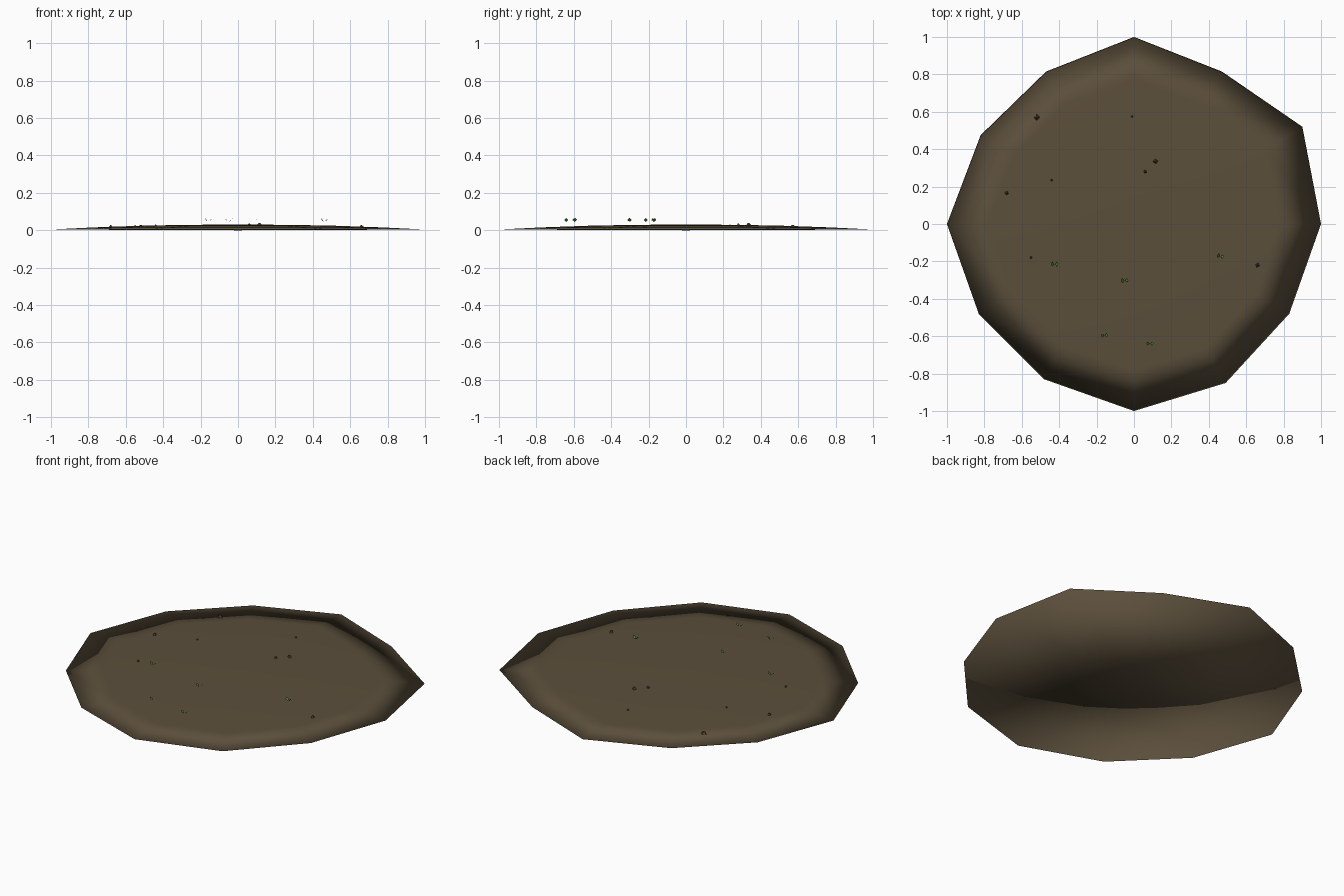
import bpy, bmesh, math
from mathutils import Matrix, Vector

if "Cube" in bpy.data.objects:
    bpy.data.objects.remove(bpy.data.objects["Cube"])


def material(name, color):
    m = bpy.data.materials.new(name)
    m.diffuse_color = (*color, 1)
    m.use_nodes = True
    m.node_tree.nodes["Principled BSDF"].inputs["Base Color"].default_value = m.diffuse_color
    return m


soil = material("soil brown", (0.105, 0.078, 0.044))
clod_mat = material("dark clod", (0.075, 0.052, 0.03))
leaf_mat = material("leaf green", (0.08, 0.25, 0.025))


def finish(bm, name, mat):
    me = bpy.data.meshes.new(name)
    bm.to_mesh(me)
    bm.free()
    me.materials.append(mat)
    ob = bpy.data.objects.new(name, me)
    bpy.context.collection.objects.link(ob)
    return ob


# Soil mound: irregular twelve-sided low dome with a shallow underside
OUTLINE = [(1, 0), (.9, .52), (.47, .815), (0, 1), (-.47, .815), (-.82, .475),
           (-1, 0), (-.83, -.48), (-.48, -.83), (0, -1), (.49, -.85), (.83, -.48)]
bm = bmesh.new()
rings = [[bm.verts.new((x * s, y * s, z)) for x, y in OUTLINE]
         for s, z in ((1, .004), (.78, .015), (.5, .025), (.25, .029))]
top = bm.verts.new((0, 0, .031))
bottom = bm.verts.new((0, 0, 0))
for i in range(12):
    j = (i + 1) % 12
    for a, b in zip(rings, rings[1:]):
        bm.faces.new((a[i], a[j], b[j], b[i]))
    bm.faces.new((rings[-1][i], rings[-1][j], top))
    bm.faces.new((rings[0][j], rings[0][i], bottom))
mound = finish(bm, "soil_mound", soil)
for p in mound.data.polygons:
    p.use_smooth = True

# Clods: small faceted lumps resting on the soil
CLODS = [(-.52, .57, .018), (-.68, .165, .012), (.06, .28, .013), (.115, .335, .018),
         (.66, -.22, .013), (-.55, -.18, .008), (-.44, .235, .008), (-.01, .575, .008)]
for k, (x, y, r) in enumerate(CLODS):
    bm = bmesh.new()
    bmesh.ops.create_cone(bm, cap_ends=True, segments=4, radius1=r, radius2=r * .25, depth=r,
                          matrix=Matrix.Translation((x, y, .031 - .022 * (x * x + y * y) + r * .1))
                          @ Matrix.Rotation(k * 1.1, 4, 'Z'))
    finish(bm, f"clod_{k + 1}", clod_mat)

# Sprouts: pairs of diamond leaves forming a V
SPROUTS = [(-.425, -.215, 0), (-.05, -.302, 5), (-.158, -.595, 8), (.085, -.64, 0), (.462, -.172, -15)]
for k, (x, y, turn) in enumerate(SPROUTS):
    bm = bmesh.new()
    place = Matrix.Translation((x, y, 0)) @ Matrix.Rotation(math.radians(turn), 4, 'Z')
    for side in (-1, 1):
        pts = [(.003, 0, .045), (.012, -.011, .055), (.02, 0, .065), (.012, .011, .055)]
        bm.faces.new([bm.verts.new(place @ Vector((side * a, b, c))) for a, b, c in pts][::side])
    finish(bm, f"sprout_{k + 1}", leaf_mat)
